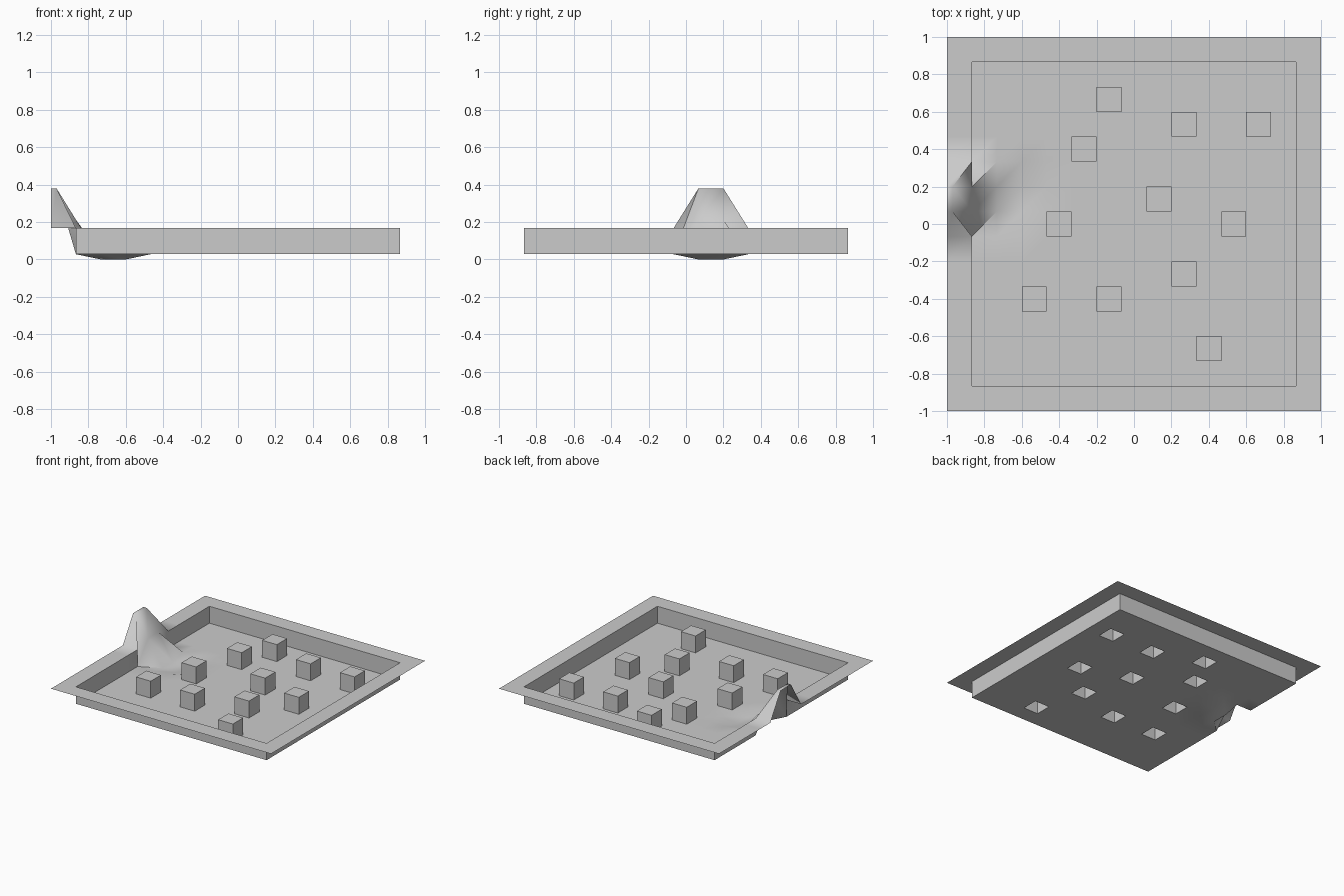
import bpy, bmesh, math

if "Cube" in bpy.data.objects:
    bpy.data.objects.remove(bpy.data.objects["Cube"])

N = 15                      # cells per side
STEP = 2 / N
RIM, FLOOR = 0.167, 0.028   # heights of rim / block tops and of tray floor

# Cells standing up from the floor as open-bottomed blocks
BLOCKS = {(6, 12), (9, 11), (12, 11), (5, 10), (8, 8), (4, 7),
          (11, 7), (9, 5), (3, 4), (6, 4), (10, 2)}

# Pulled-up spout on the left rim and shallow dip beside it: (column, level) -> (x, z)
PULLED = {(0, 1): (-1.0, 0.38), (1, 1): (-0.97, 0.38), (1, 0): (-0.865, 0.21),
          (2, 0): (-1 + 2 * STEP, 0.0), (3, 0): (-1 + 3 * STEP, 0.0)}
PULLED_ROWS = (8, 9)

bm = bmesh.new()
verts = {}


def vert(i, j, level):
    key = (i, j, level)
    if key not in verts:
        x, z = -1 + i * STEP, RIM if level else FLOOR
        if j in PULLED_ROWS:
            x, z = PULLED.get((i, level), (x, z))
        verts[key] = bm.verts.new((x, -1 + j * STEP, z))
    return verts[key]


def quad(a, b, c, d):
    # two triangles keep the fold direction of bent cells
    bm.faces.new((a, b, c))
    bm.faces.new((a, c, d))


def level_of(i, j):
    on_rim = i in (0, N - 1) or j in (0, N - 1)
    return 1 if on_rim or (i, j) in BLOCKS else 0


for i in range(N):
    for j in range(N):
        # horizontal face of the cell
        level = level_of(i, j)
        ring = [(i, j), (i + 1, j), (i + 1, j + 1), (i, j + 1)]
        quad(*[vert(*p, level) for p in ring])
        if level:
            continue
        # walls up to raised neighbours
        for k, (di, dj) in enumerate(((0, -1), (1, 0), (0, 1), (-1, 0))):
            if level_of(i + di, j + dj):
                p, q = ring[k], ring[(k + 1) % 4]
                quad(vert(*q, 0), vert(*p, 0), vert(*p, 1), vert(*q, 1))

mesh = bpy.data.meshes.new("tray")
bm.to_mesh(mesh)
bm.free()
tray = bpy.data.objects.new("tray", mesh)
bpy.context.collection.objects.link(tray)

# Smooth bends, crisp wall edges
bpy.context.view_layer.objects.active = tray
tray.select_set(True)
bpy.ops.object.shade_smooth_by_angle(angle=math.radians(62))
